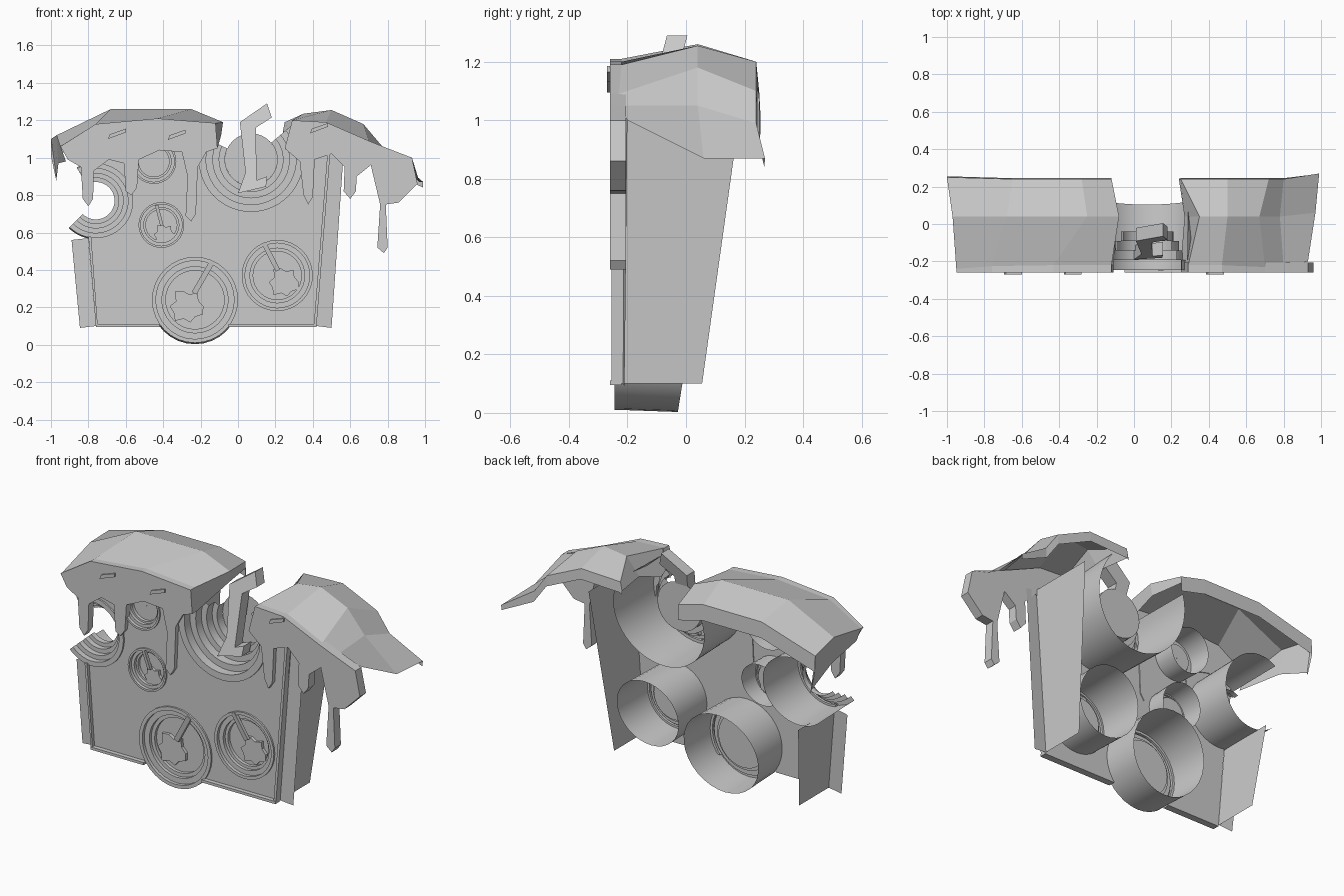
import bpy, bmesh
from math import sin, cos, radians, pi

if "Cube" in bpy.data.objects:
    bpy.data.objects.remove(bpy.data.objects["Cube"])


def make(name, verts, faces, recalc=True):
    me = bpy.data.meshes.new(name)
    bm = bmesh.new()
    vs = [bm.verts.new(v) for v in verts]
    for f in faces:
        bm.faces.new([vs[i] for i in f])
    bmesh.ops.remove_doubles(bm, verts=bm.verts, dist=1e-5)
    if recalc:
        bmesh.ops.recalc_face_normals(bm, faces=bm.faces)
    bm.to_mesh(me)
    bm.free()
    ob = bpy.data.objects.new(name, me)
    bpy.context.collection.objects.link(ob)
    return ob


def slab(name, pts, y0, y1, lean=0.0):
    """Extrude an x/z outline from y0 to y1; lean shifts y with height."""
    n = len(pts)
    zb = min(p[1] for p in pts)
    verts = [(x, y + lean * (z - zb), z) for y in (y0, y1) for x, z in pts]
    faces = [list(range(n)), list(range(2 * n - 1, n - 1, -1))]
    faces += [(i, (i + 1) % n, n + (i + 1) % n, n + i) for i in range(n)]
    return make(name, verts, faces)


def lathe(name, cx, cz, profile, a0=0, a1=360, slant=0.0, seg=32):
    """Sweep an (r, y) profile about a y-parallel axis; slant the first rim."""
    n = len(profile)
    verts, faces = [], []
    for i in range(seg + 1):
        a = radians(a0 + (a1 - a0) * i / seg)
        for j, (r, y) in enumerate(profile):
            r = max(r, .001)
            verts.append((cx + r * cos(a), y + (slant * r * sin(a) if j == 0 else 0), cz + r * sin(a)))
    for i in range(seg):
        for j in range(n - 1):
            k = i * n + j
            faces.append((k, k + 1, k + n + 1, k + n))
    ob = make(name, verts, faces)
    ob.data.shade_smooth()
    bpy.context.view_layer.objects.active = ob
    ob.select_set(True)
    bpy.ops.object.shade_smooth_by_angle(angle=radians(25))
    ob.select_set(False)
    return ob


def grid(name, rows):
    n = len(rows[0])
    verts = [v for r in rows for v in r]
    faces = [(i * n + j, i * n + j + 1, (i + 1) * n + j + 1, (i + 1) * n + j)
             for i in range(len(rows) - 1) for j in range(n - 1)]
    return make(name, verts, faces, False)


# Dials: name, x, z, radius, tunnel end y, disc y, closed by a disc, arc, ring ratios
FINE = [1, .91, .77, .68]
STEP = [1, .86, .73, .61, .5]
dials = [
    ("large_dial", -.23, .24, .23, .01, -.19, True, (0, 360), FINE),
    ("right_dial", .21, .37, .19, .05, -.19, True, (0, 360), FINE),
    ("small_dial", -.41, .64, .122, -.10, -.19, True, (0, 360), FINE),
    ("upper_dial", -.45, .98, .12, -.08, -.19, True, (0, 360), FINE),
    ("broken_left_dial", -.76, .77, .20, .09, -.12, False, (225, 480), STEP),
    ("broken_top_dial", .07, .99, .28, .15, -.04, True, (155, 400), STEP),
]

# Front panel with dial openings
panel = slab("front_panel", [(-.76, .1), (.42, .1), (.495, 1.10), (-.85, 1.10), (-.80, .58)], -.235, -.22)
for name, x, z, r, yb, yd, closed, arc, ratios in dials:
    bpy.ops.mesh.primitive_cylinder_add(vertices=32, radius=r * .94, depth=.3,
                                        location=(x, -.23, z), rotation=(pi / 2, 0, 0))
    cutter = bpy.context.object
    cutter.hide_render = True
    m = panel.modifiers.new("opening", 'BOOLEAN')
    m.operation, m.solver, m.object = 'DIFFERENCE', 'EXACT', cutter
    bpy.context.view_layer.objects.active = panel
    bpy.ops.object.modifier_apply(modifier=m.name)
    bpy.data.objects.remove(cutter)

    # Tunnel behind the panel, then stepped rings receding to the disc
    prof = [(r * 1.03, yb), (r, -.22)]
    n = len(ratios)
    for i, q in enumerate(ratios):
        y = -.245 + (yd + .245) * i / (n - 1)
        prof.append((r * q, y))
        if i < n - 1:
            prof.append((r * ratios[i + 1], y))
    lathe(name, x, z, prof, *arc, slant=.16)
    if closed:
        lathe(name + "_disc", x, z, [(0, yd), (r * ratios[-1], yd)])

# Raised trim along the panel edges
slab("bottom_trim_left", [(-.76, .095), (-.42, .095), (-.42, .11), (-.76, .11)], -.26, -.22)
slab("bottom_trim_right", [(-.05, .095), (.42, .095), (.42, .11), (-.05, .11)], -.26, -.22)
slab("right_trim", [(.405, .1), (.42, .1), (.495, 1.05), (.48, 1.05)], -.255, -.22)
slab("left_trim", [(-.76, .1), (-.75, .1), (-.785, .58), (-.80, .58)], -.255, -.22)

# Side walls run straight back; thin flanges stick out beside the panel
for side, pts in [("right", [(.42, .1, .50, .09), (.49, 1.05, .565, 1.03)]),
                  ("left", [(-.76, .1, -.845, .09), (-.80, .57, -.89, .56)])]:
    (x0, z0, u0, w0), (x1, z1, u1, w1) = pts
    f = [(0, 1, 2, 3)] if side == "right" else [(3, 2, 1, 0)]
    make(side + "_wall", [(x0, -.22, z0), (x0, .055, z0), (x1, .055 + .14 * (z1 - .1), z1), (x1, -.22, z1)], f, False)
    make(side + "_flange", [(x0, -.215, z0), (u0, -.21, w0), (u1, -.20, w1), (x1, -.21, z1)], f, False)


# Snow covers: front, ridge, back and hem rows
def cover(name, front, ridge, back, drop):
    hem = [(x, y + .005, z - drop) for x, y, z in back]
    hem[0] = (back[0][0], back[0][1] + .002, back[0][2] - .02)
    hem[-1] = (back[-1][0], back[-1][1] - .002, back[-1][2] - .03)
    grid(name, [front, ridge, back, hem])


cover("left_snow",
      [(-.92, -.24, .98), (-.95, -.24, 1.06), (-.76, -.225, 1.18), (-.43, -.22, 1.21), (-.12, -.22, 1.185), (-.11, -.22, 1.05)],
      [(-.96, .04, .97), (-.97, .04, 1.12), (-.68, .04, 1.26), (-.25, .04, 1.26), (-.08, .04, 1.19), (-.09, .04, 1.12)],
      [(-.97, .25, .89), (-1.0, .25, 1.10), (-.65, .24, 1.20), (-.28, .24, 1.20), (-.12, .24, 1.16), (-.12, .24, 1.12)], .09)
cover("right_snow",
      [(.25, -.22, 1.04), (.29, -.22, 1.20), (.47, -.22, 1.19), (.70, -.23, 1.09), (.80, -.23, 1.05), (.93, -.20, 1.00)],
      [(.27, .04, 1.14), (.35, .04, 1.235), (.50, .04, 1.255), (.67, .04, 1.18), (.78, .04, 1.05), (.97, .06, .87)],
      [(.24, .24, 1.14), (.25, .24, 1.19), (.50, .24, 1.20), (.72, .24, 1.10), (.80, .24, .99), (.99, .27, .87)], .06)

# Dripping front edges of the snow
slab("left_drips", [
    (-.95, 1.06), (-.91, .99), (-.84, .95), (-.83, .78), (-.80, .74), (-.775, .78), (-.77, .93),
    (-.69, .99), (-.61, .97), (-.60, .82), (-.57, .80), (-.54, .84), (-.53, .99), (-.42, 1.04),
    (-.30, 1.03), (-.27, .90), (-.28, .69), (-.25, .66), (-.225, .70), (-.215, .95), (-.17, 1.03),
    (-.11, 1.05), (-.12, 1.185), (-.43, 1.21), (-.76, 1.18)], -.26, -.215)
slab("right_drips", [
    (.29, 1.20), (.25, 1.05), (.33, .98), (.35, .80), (.375, .75), (.40, .79), (.41, .99),
    (.50, 1.02), (.57, .95), (.565, .82), (.60, .78), (.63, .82), (.635, .90), (.71, .96), (.76, .75),
    (.745, .52), (.78, .49), (.80, .52), (.79, .75), (.86, .76), (.96, .86), (.93, 1.00), (.80, 1.05),
    (.70, 1.09), (.47, 1.19)], -.26, -.205)

# Small chips on the snow
for i, (x, z) in enumerate([(-.65, 1.125), (-.33, 1.12), (.43, 1.155)]):
    slab(f"snow_chip_{i}", [(x - .045, z - .025), (x + .05, z + .01), (x + .05, z + .03), (x - .035, z)], -.27, -.25)

# Zigzag pointer leaning back in the top dial
slab("zigzag_pointer", [
    (.155, 1.29), (.18, 1.215), (.095, 1.16), (.10, .88), (.155, .90), (.15, .845),
    (.0, .81), (.04, .92), (.01, 1.19)], -.19, -.12, .26)

# Splats and needles on the dials
bumps = [1, .78, 1.05, .72, .95, 1.12, .7, 1, .85, 1.1, .75, .98, .8, 1.08]
for name, cx, cz, r, tip, yd in [("large", -.275, .205, .09, (-.14, .44), -.19),
                                 ("right", .245, .335, .08, (.14, .54), -.19),
                                 ("small", -.395, .59, .055, (-.435, .745), -.19)]:
    pts = [(cx + r * b * cos(2 * pi * i / 14), cz + r * b * sin(2 * pi * i / 14)) for i, b in enumerate(bumps)]
    slab(name + "_splat", pts, yd - .022, yd - .004)
    dx, dz = tip[0] - cx, tip[1] - cz
    k = (dx * dx + dz * dz) ** .5
    wx, wz = -dz / k * r * .16, dx / k * r * .16
    sx, sz = cx + dx * .3, cz + dz * .3
    slab(name + "_needle", [(sx + wx, sz + wz), (sx - wx, sz - wz),
                            (tip[0] - wx, tip[1] - wz), (tip[0] + wx, tip[1] + wz)], yd - .04, yd - .02, -.12)
